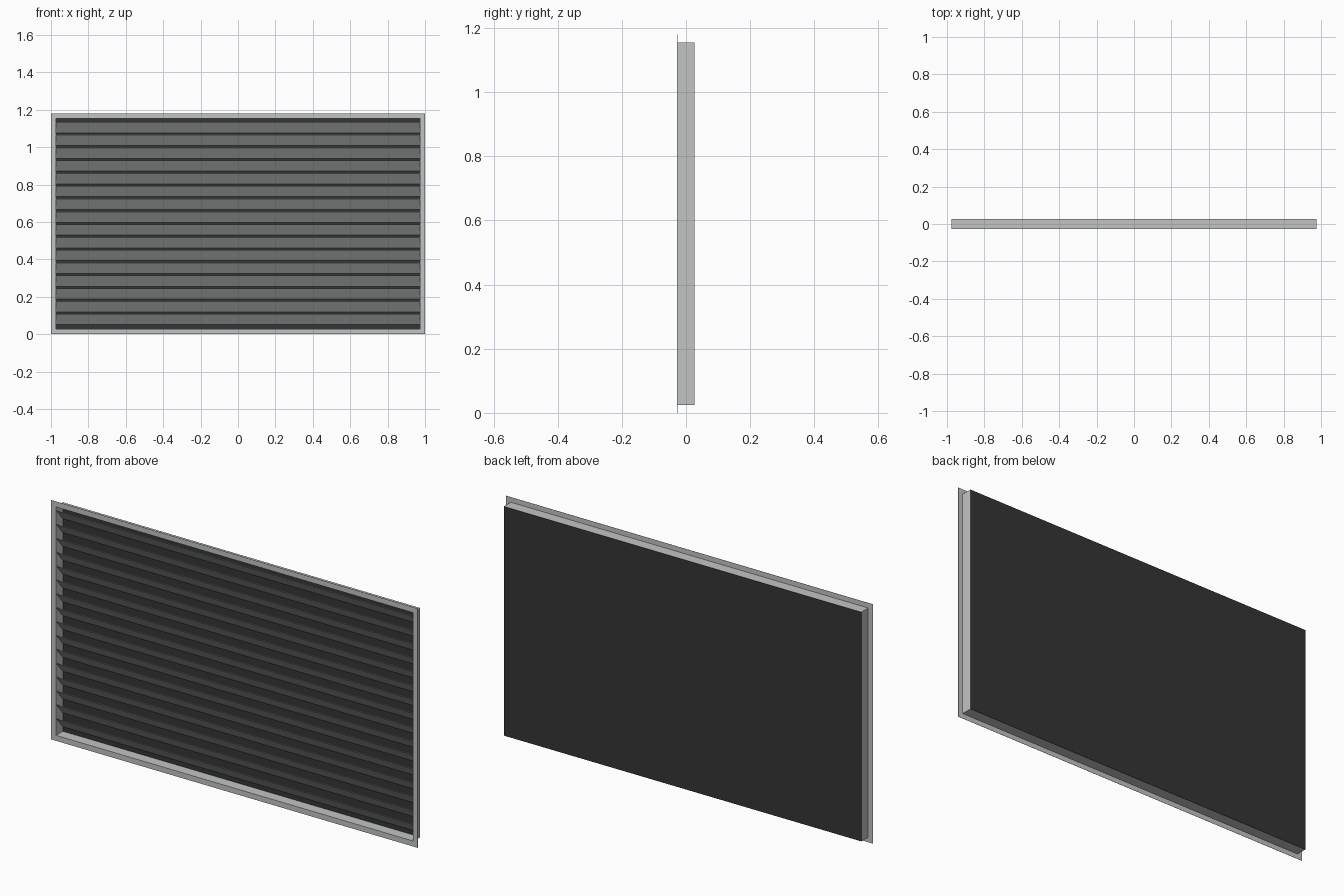
import bpy
import bmesh
from mathutils import Vector

if "Cube" in bpy.data.objects:
    bpy.data.objects.remove(bpy.data.objects["Cube"], do_unlink=True)

W, H = 1.0, 1.18            # half width and height of the flange
FRONT, BACK = -0.028, 0.026
LIP = 0.027                 # flange width
SLATS, PITCH, RISE = 16, 0.0684, 0.0565


def material(name, color):
    mat = bpy.data.materials.new(name)
    mat.use_nodes = True
    mat.diffuse_color = (*color, 1)
    mat.node_tree.nodes["Principled BSDF"].inputs["Base Color"].default_value = (*color, 1)
    return mat


def finish(name, bm, mat):
    bmesh.ops.recalc_face_normals(bm, faces=bm.faces)
    mesh = bpy.data.meshes.new(name)
    bm.to_mesh(mesh)
    bm.free()
    mesh.materials.append(mat)
    obj = bpy.data.objects.new(name, mesh)
    bpy.context.collection.objects.link(obj)
    return obj


def bridge(bm, a, b):
    for i in range(len(a)):
        j = (i + 1) % len(a)
        bm.faces.new((a[i], a[j], b[j], b[i]))


def extrude_x(name, profile, half, mat):
    """Solid bar along x from a (y, z) outline."""
    bm = bmesh.new()
    ends = [[bm.verts.new((x, y, z)) for y, z in profile] for x in (-half, half)]
    bridge(bm, *ends)
    for end in ends:
        bm.faces.new(end)
    return finish(name, bm, mat)


metal = material("light grey metal", (0.54, 0.56, 0.55))
dark = material("black backing", (0.035, 0.035, 0.035))

# Frame: L-shaped section (inset, y) swept around the rectangle
section = [(0, FRONT), (LIP, FRONT), (LIP, BACK), (LIP - 0.002, BACK),
           (LIP - 0.002, FRONT + 0.001), (0, FRONT + 0.001)]
bm = bmesh.new()
rings = []
for inset, y in section:
    x = W - inset
    corners = ((-x, inset), (x, inset), (x, H - inset), (-x, H - inset))
    rings.append([bm.verts.new((cx, y, cz)) for cx, cz in corners])
for k, ring in enumerate(rings):
    bridge(bm, ring, rings[(k + 1) % len(rings)])
finish("frame", bm, metal)

# Backing panel
lo, hi = LIP - 0.002, H - LIP + 0.002
extrude_x("backing_panel", [(BACK - 0.001, lo), (BACK + 0.001, lo),
                            (BACK + 0.001, hi), (BACK - 0.001, hi)], W - lo, dark)

# Slats: thin blades, front edge high and back edge low
front, back = FRONT + 0.003, BACK - 0.003
thick = Vector((0.0014, 0.0014))
first = H / 2 - ((SLATS - 1) * PITCH + RISE) / 2 + 0.002
for i in range(SLATS):
    z = first + i * PITCH
    low, high = Vector((back, z)), Vector((front, z + RISE))
    extrude_x(f"slat_{i + 1}", [low, high, high + thick, low + thick], W - LIP, metal)
